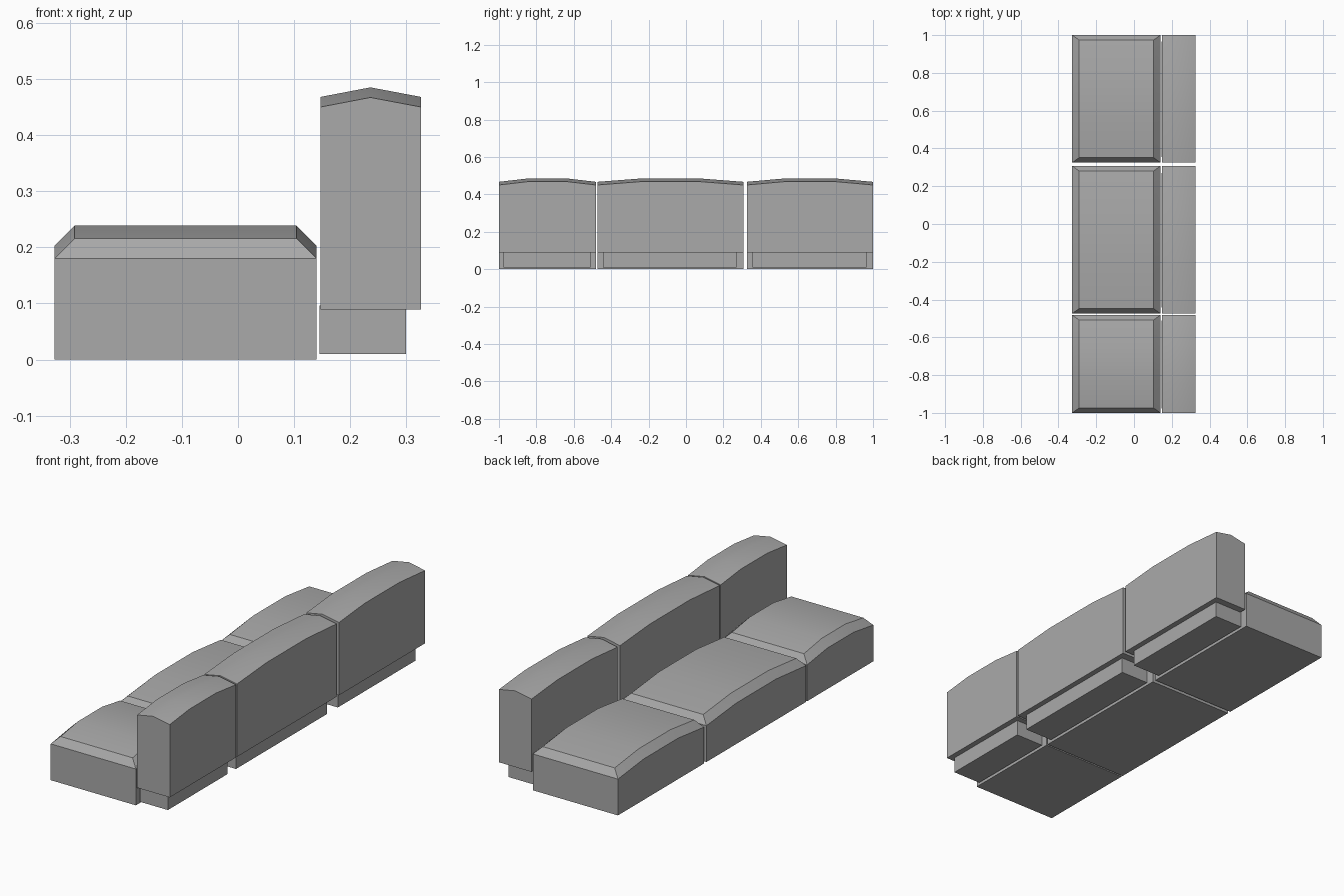
import bpy
import bmesh
import math

cube = bpy.data.objects.get("Cube")
if cube:
    bpy.data.objects.remove(cube, do_unlink=True)

# Upholstery colour
fabric = bpy.data.materials.new("grey_fabric")
fabric.use_nodes = True
GREY = (0.4, 0.4, 0.4, 1.0)
fabric.diffuse_color = GREY
fabric.node_tree.nodes["Principled BSDF"].inputs["Base Color"].default_value = GREY

STATIONS = (0.0, 0.3, 0.7, 1.0)   # where the crowned tops bend
CROWN = 0.023                     # rise of the seat crown
BACK_CROWN = 0.018


def loft(name, rows, y0, y1, caps):
    """Skin lengthwise rows (x, z, end inset, crown) and close both ends."""
    bm = bmesh.new()
    grid = []
    for x, z, inset, crown in rows:
        a, b = y0 + inset, y1 - inset
        grid.append([bm.verts.new((x, a + (b - a) * t, z + (crown if 0 < t < 1 else 0)))
                     for t in STATIONS])
    for i, row in enumerate(grid):
        nxt = grid[(i + 1) % len(grid)]
        for j in range(len(STATIONS) - 1):
            bm.faces.new((row[j], row[j + 1], nxt[j + 1], nxt[j]))
    for cap in caps:
        for end in (0, -1):
            bm.faces.new([grid[k][end] for k in cap])
    bmesh.ops.recalc_face_normals(bm, faces=bm.faces)
    mesh = bpy.data.meshes.new(name)
    bm.to_mesh(mesh)
    bm.free()
    mesh.materials.append(fabric)
    obj = bpy.data.objects.new(name, mesh)
    bpy.context.collection.objects.link(obj)
    bpy.ops.object.select_all(action='DESELECT')
    obj.select_set(True)
    bpy.context.view_layer.objects.active = obj
    bpy.ops.object.shade_smooth_by_angle(angle=math.radians(30))
    return obj


def seat(name, y0, y1):
    # Block with a chamfered, crowned top
    rows = [(-0.327, 0, 0, 0), (-0.327, 0.18, 0, CROWN),
            (-0.291, 0.216, 0.026, CROWN), (0.104, 0.216, 0.026, CROWN),
            (0.14, 0.18, 0, CROWN), (0.14, 0, 0, 0)]
    loft(name, rows, y0, y1, [(0, 1, 4, 5), (1, 2, 3, 4)])


def backrest(name, y0, y1):
    # Upright slab with a ridge along its crowned top
    rows = [(0.147, 0.089, 0, 0), (0.147, 0.45, 0, BACK_CROWN),
            (0.236, 0.467, 0, BACK_CROWN), (0.326, 0.45, 0, BACK_CROWN),
            (0.326, 0.089, 0, 0)]
    loft(name, rows, y0, y1, [range(5)])


def plinth(name, y0, y1):
    # Recessed foot block under the backrest
    rows = [(0.145, 0.01, 0, 0), (0.145, 0.096, 0, 0),
            (0.299, 0.096, 0, 0), (0.299, 0.01, 0, 0)]
    loft(name, rows, y0, y1, [range(4)])


# Three modules in a row: module extent, then plinth extent
MODULES = {
    "front": (-1.0, -0.482, -0.976, -0.51),
    "middle": (-0.474, 0.307, -0.443, 0.269),
    "rear": (0.325, 1.0, 0.355, 0.965),
}
for label, (y0, y1, p0, p1) in MODULES.items():
    seat(label + "_seat", y0, y1)
    backrest(label + "_backrest", y0, y1)
    plinth(label + "_plinth", p0, p1)
